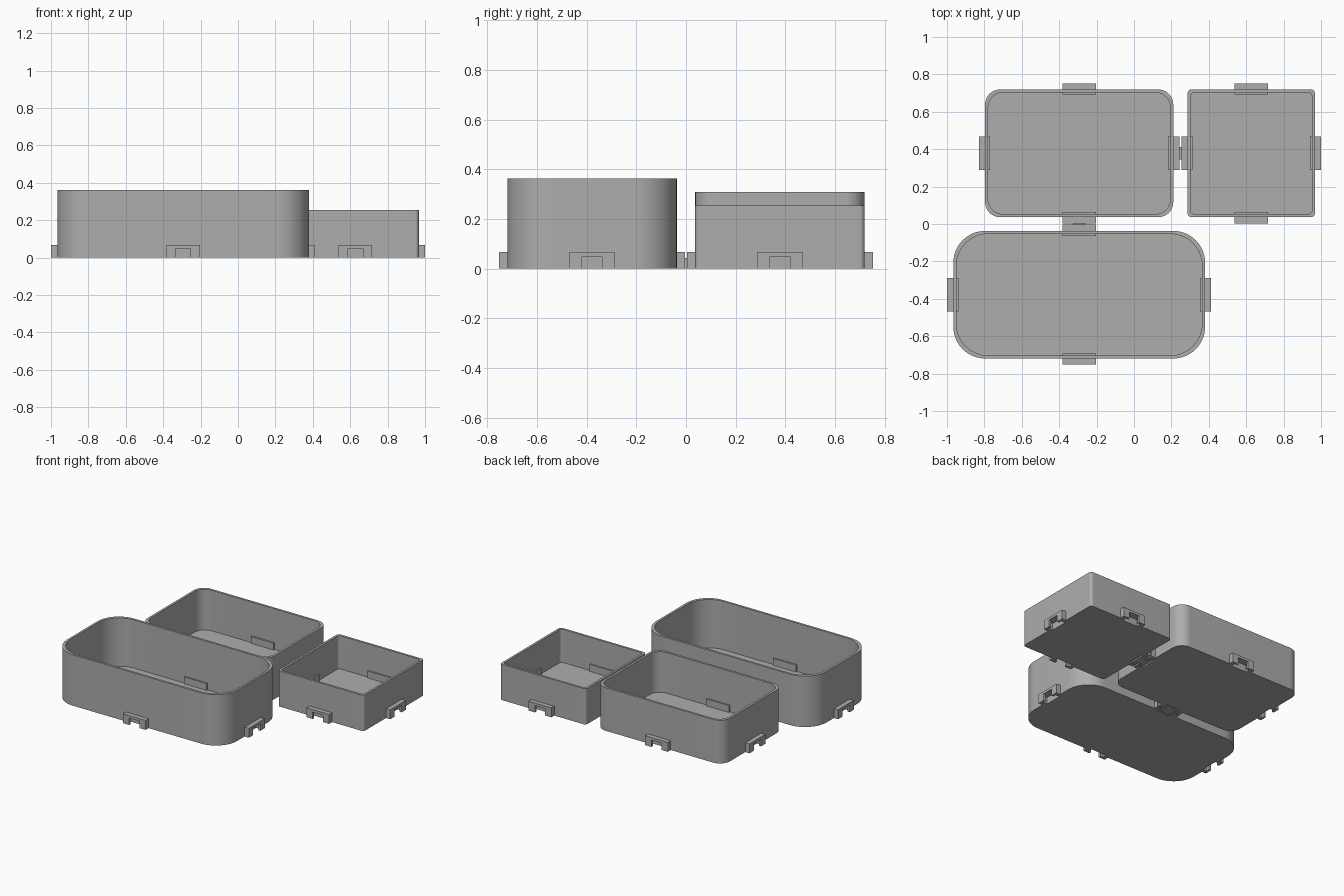
import bpy
import bmesh
from math import sin, cos, pi
from mathutils import Matrix, Vector

WALL, FLOOR = 0.016, 0.018
CLIP_OUT, CLIP_IN, CLIP_HALF, CLIP_TOP = 0.033, 0.027, 0.09, 0.067
SLOT_TOP = 0.049

if "Cube" in bpy.data.objects:
    bpy.data.objects.remove(bpy.data.objects["Cube"], do_unlink=True)

grey = bpy.data.materials.new("plain grey")
grey.use_nodes = True
colour = (0.42, 0.42, 0.42, 1)
grey.diffuse_color = colour
grey.node_tree.nodes["Principled BSDF"].inputs["Base Color"].default_value = colour


def rounded_rect(hx, hy, r, steps=14):
    """Counter-clockwise outline with rounded corners."""
    points = []
    for i, (sx, sy) in enumerate([(1, 1), (-1, 1), (-1, -1), (1, -1)]):
        for k in range(steps + 1):
            a = (i + k / steps) * pi / 2
            points.append((sx * (hx - r) + r * cos(a), sy * (hy - r) + r * sin(a)))
    return points


def make_object(name, prisms):
    """Each prism is (outline, bottom, top, transform)."""
    bm = bmesh.new()
    for outline, z0, z1, matrix in prisms:
        face = bm.faces.new([bm.verts.new(matrix @ Vector((x, y, z0))) for x, y in outline])
        ext = bmesh.ops.extrude_face_region(bm, geom=[face])
        top = [v for v in ext["geom"] if isinstance(v, bmesh.types.BMVert)]
        bmesh.ops.translate(bm, verts=top, vec=(0, 0, z1 - z0))
    bmesh.ops.recalc_face_normals(bm, faces=bm.faces)
    mesh = bpy.data.meshes.new(name)
    bm.to_mesh(mesh)
    bm.free()
    mesh.materials.append(grey)
    obj = bpy.data.objects.new(name, mesh)
    bpy.context.collection.objects.link(obj)
    return obj


def smooth(obj):
    bpy.ops.object.select_all(action="DESELECT")
    obj.select_set(True)
    bpy.context.view_layer.objects.active = obj
    bpy.ops.object.shade_smooth_by_angle(angle=pi / 6)


def tray(name, cx, cy, hx, hy, height, radius):
    here = Matrix.Translation((cx, cy, 0))
    body = make_object(name, [(rounded_rect(hx, hy, radius), 0, height, here)])
    hollow = make_object(name + "_hollow", [
        (rounded_rect(hx - WALL, hy - WALL, radius), FLOOR, height + 0.1, here)])

    # one clip on each side, with a T-shaped slot open at the front and below
    block = [(-CLIP_IN, -CLIP_HALF), (CLIP_OUT, -CLIP_HALF),
             (CLIP_OUT, CLIP_HALF), (-CLIP_IN, CLIP_HALF)]
    half = [(0.1, 0.04), (0.017, 0.04), (0.017, 0.062), (-0.015, 0.062)]
    slot = half + [(x, -y) for x, y in reversed(half)]
    clips, slots = [], []
    for i in range(4):
        reach = hy if i % 2 else hx
        side = here @ Matrix.Rotation(i * pi / 2, 4, "Z") @ Matrix.Translation((reach, 0, 0))
        clips.append((block, 0, CLIP_TOP, side))
        slots.append((slot, -0.1, SLOT_TOP, side))
    clip_obj = make_object(name + "_clips", clips)
    slot_obj = make_object(name + "_slots", slots)

    helpers = [(hollow, "DIFFERENCE"), (clip_obj, "UNION"), (slot_obj, "DIFFERENCE")]
    for helper, operation in helpers:
        mod = body.modifiers.new(helper.name, "BOOLEAN")
        mod.operation, mod.solver, mod.object = operation, "EXACT", helper
    graph = bpy.context.evaluated_depsgraph_get()
    mesh = bpy.data.meshes.new_from_object(body.evaluated_get(graph))
    body.modifiers.clear()
    body.data = mesh
    for helper, _ in helpers:
        bpy.data.objects.remove(helper, do_unlink=True)
    smooth(body)


tray("large_tray", -0.293, -0.378, 0.673, 0.341, 0.363, 0.17)
tray("medium_tray", -0.293, 0.378, 0.503, 0.341, 0.308, 0.08)
tray("small_tray", 0.627, 0.378, 0.340, 0.341, 0.255, 0.02)


# double-ended keys joining neighbouring trays
def connector(name, x, y, angle):
    quarter = [(0.042, 0.055), (0.023, 0.055), (0.023, 0.034)]
    half = quarter + [(-px, py) for px, py in reversed(quarter)]
    outline = half + [(-px, -py) for px, py in half]
    place = Matrix.Translation((x, y, 0)) @ Matrix.Rotation(angle, 4, "Z")
    make_object(name, [(outline, 0, 0.044, place)])


connector("side_connector", 0.2485, 0.378, 0)
connector("middle_connector", -0.293, 0, pi / 2)
